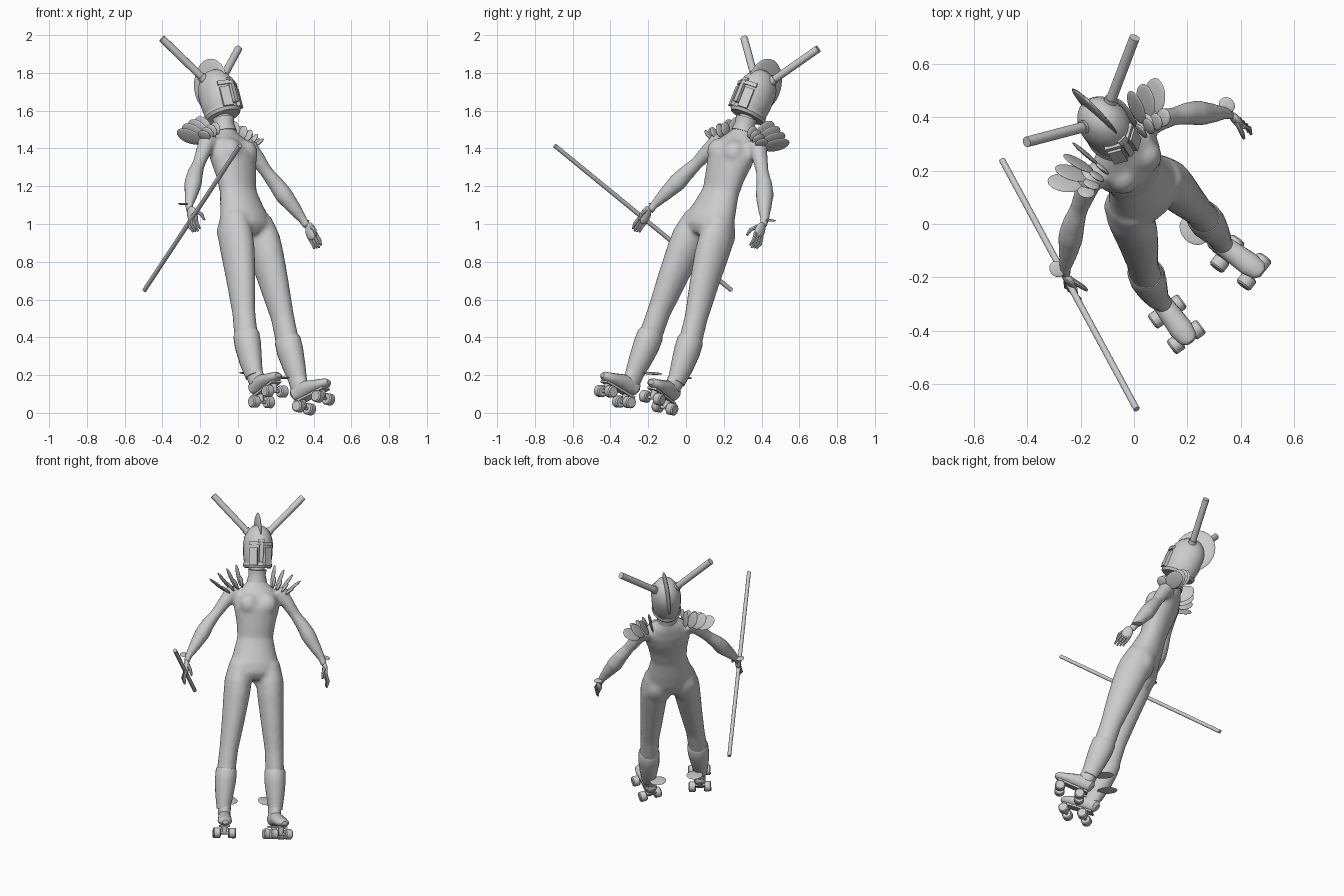
import bpy, bmesh, math
from mathutils import Matrix, Vector

if "Cube" in bpy.data.objects:
    bpy.data.objects.remove(bpy.data.objects["Cube"])

grey = bpy.data.materials.new("plain grey")
grey.use_nodes = True
grey.diffuse_color = (0.6, 0.6, 0.6, 1)
grey.node_tree.nodes["Principled BSDF"].inputs["Base Color"].default_value = (0.6, 0.6, 0.6, 1)

# Figure frame: leaning back, turned to its left (x left, -y forward, z up the spine)
lean = Matrix(((0.819, -0.52, -0.242), (0.574, 0.742, 0.346), (0, -0.423, 0.906))).to_4x4()
POSE = (Matrix.Translation((0.30, -0.284, 0.05)) @ lean
        @ Matrix.Rotation(math.radians(10.5), 4, 'Z') @ Matrix.Rotation(math.radians(1.3), 4, 'Y'))


def finish(name, bm, angle=40):
    """Turn a bmesh in figure space into a smooth shaded, posed object."""
    bmesh.ops.recalc_face_normals(bm, faces=bm.faces)
    bm.transform(POSE)
    mesh = bpy.data.meshes.new(name)
    bm.to_mesh(mesh)
    bm.free()
    mesh.materials.append(grey)
    ob = bpy.data.objects.new(name, mesh)
    bpy.context.collection.objects.link(ob)
    bpy.ops.object.select_all(action='DESELECT')
    ob.select_set(True)
    bpy.context.view_layer.objects.active = ob
    bpy.ops.object.shade_smooth_by_angle(angle=math.radians(angle))
    return ob


def tube(bm, path, m=Matrix(), sides=16):
    """Closed loft of ellipses; path rows are x, y, z, width radius, depth radius."""
    pts = [Vector(p[:3]) for p in path]
    rings = []
    for i, p in enumerate(path):
        t = (pts[min(i + 1, len(pts) - 1)] - pts[max(i - 1, 0)]).normalized()
        b = Vector((0, 1, 0)) if abs(t.y) < 0.7 else Vector((0, 0, 1))
        b = (b - t * b.dot(t)).normalized()
        a = b.cross(t)
        rings.append([bm.verts.new(m @ (pts[i] + a * p[3] * math.cos(q) + b * p[4] * math.sin(q)))
                      for q in (2 * math.pi * k / sides for k in range(sides))])
    for r, s in zip(rings, rings[1:]):
        for k in range(sides):
            j = (k + 1) % sides
            bm.faces.new((r[k], r[j], s[j], s[k]))
    bm.faces.new(rings[0])
    bm.faces.new(rings[-1])


def rod(bm, a, b, r, r2=None, m=Matrix(), sides=12):
    r2 = r if r2 is None else r2
    tube(bm, [(*a, r, r), (*b, r2, r2)], m, sides)


def ball(bm, centre, size, turn=Matrix()):
    bmesh.ops.create_uvsphere(bm, u_segments=20, v_segments=12, radius=1,
                              matrix=Matrix.Translation(centre) @ turn @ Matrix.Diagonal((*size, 1)))


def box(bm, centre, size, turn=Matrix(), m=Matrix()):
    bmesh.ops.create_cube(bm, size=1, matrix=m @ Matrix.Translation(centre) @ turn @ Matrix.Diagonal((*size, 1)))


def flip(path, s):
    return [(p[0] * s, *p[1:]) for p in path]


# Body suit: torso, legs and arms fused into one skin
bm = bmesh.new()
tube(bm, [(0, .025, .985, .09, .065), (0, .025, 1.02, .145, .10), (0, .03, 1.08, .155, .108),
          (0, .03, 1.16, .132, .095), (0, .025, 1.25, .112, .08), (0, .01, 1.34, .122, .088),
          (0, 0, 1.43, .142, .10), (0, .008, 1.50, .145, .086), (0, .015, 1.56, .10, .062),
          (0, .01, 1.60, .05, .048), (0, 0, 1.72, .042, .045)], sides=24)
for s in (1, -1):
    ball(bm, (.058 * s, -.055, 1.455), (.06, .05, .065))
    ball(bm, (.08 * s, .085, 1.01), (.08, .055, .1))
    tube(bm, flip([(.085, .025, 1.09, .07, .085), (.1, .03, .98, .084, .102), (.106, .034, .9, .082, .1),
                   (.122, .046, .74, .071, .086), (.143, .065, .55, .058, .066), (.152, .08, .43, .058, .067),
                   (.16, .085, .3, .05, .058), (.163, .085, .13, .034, .042)], s), sides=20)
    ball(bm, (.16 * s, .015, 1.515), (.05, .05, .05))
    tube(bm, flip([(.13, .015, 1.54, .05, .05), (.19, .015, 1.475, .042, .044), (.25, .02, 1.39, .034, .036),
                   (.30, .02, 1.325, .042, .044), (.335, .018, 1.265, .048, .05), (.38, .01, 1.19, .037, .038),
                   (.425, .005, 1.115, .022, .024), (.432, 0, 1.08, .02, .026)], s))
body = finish("body_suit", bm, 180)
remesh = body.modifiers.new("fuse", 'REMESH')
remesh.mode = 'VOXEL'
remesh.voxel_size = 0.011
remesh.use_smooth_shade = True
smooth = body.modifiers.new("soften", 'SMOOTH')
smooth.iterations = 10

SLANT = Matrix.Rotation(math.radians(25), 4, 'X')
for s, side in ((1, "left"), (-1, "right")):
    # Hand with four fingers and a thumb
    bm = bmesh.new()
    ball(bm, (.437 * s, -.012, 1.05), (.017, .034, .05))
    for k in range(4):
        y = -.04 + .018 * k
        tube(bm, flip([(.44, y, 1.03, .009, .009), (.455, y - .005, .985, .009, .009),
                       (.447, y - .012, .945 + .006 * abs(k - 1), .005, .005)], s), sides=8)
    tube(bm, flip([(.43, -.03, 1.07, .011, .011), (.418, -.06, 1.035, .01, .01),
                   (.412, -.065, 1.0, .006, .006)], s), sides=8)
    finish(side + "_hand", bm)

    # Wrist fin
    bm = bmesh.new()
    ball(bm, (.445 * s, .022, 1.13), (.028, .032, .006), SLANT)
    finish(side + "_wrist_fin", bm)

    # Fan of shoulder petals, large at the back and small in front
    bm = bmesh.new()
    for k in range(4):
        tilt = Matrix.Rotation(math.radians(10 + 14 * k) * s, 4, 'Y')
        root = Vector(((.1 + .03 * k) * s, .03, 1.575 - .015 * k))
        ball(bm, root + tilt @ Vector((0, .025, .055)), (.008, .05, .072),
             tilt @ Matrix.Rotation(-.45, 4, 'X'))
        ball(bm, root + tilt @ Vector((0, -.05, .015)), (.009, .032, .036), tilt)
    finish(side + "_shoulder_petals", bm)

    # Boot cuff and ankle fin
    bm = bmesh.new()
    tube(bm, flip([(.164, .085, .18, .042, .05), (.161, .085, .27, .056, .064),
                   (.156, .082, .36, .066, .074), (.153, .078, .42, .065, .074),
                   (.152, .077, .435, .058, .067)], s), sides=20)
    finish(side + "_boot_cuff", bm)
    bm = bmesh.new()
    ball(bm, (.115 * s, .155, .235), (.05, .062, .006), SLANT)
    finish(side + "_ankle_fin", bm)

    # Boot foot, sole plate and quad wheels, toes turned out
    foot = Matrix.Translation((.165 * s, .035, 0)) @ Matrix.Rotation(math.radians(9) * s, 4, 'Z')
    bm = bmesh.new()
    tube(bm, [(0, .1, .115, .02, .025), (0, .085, .12, .036, .042), (0, .04, .128, .038, .05),
              (0, -.02, .118, .042, .04), (0, -.08, .106, .045, .031), (0, -.125, .1, .036, .024),
              (0, -.142, .098, .018, .012)], foot)
    tube(bm, [(0, .05, .21, .04, .05), (0, .045, .15, .037, .053), (0, .035, .11, .034, .053)], foot)
    finish(side + "_boot", bm)
    bm = bmesh.new()
    box(bm, (0, -.015, .074), (.062, .2, .012), m=foot)
    for y in (-.082, .05):
        rod(bm, (0, y, .075), (0, y, .03), .022, .012, foot)
        rod(bm, (-.07, y, .031), (.07, y, .031), .009, None, foot)
    finish(side + "_skate_plate", bm)
    bm = bmesh.new()
    for y in (-.082, .05):
        for w in (-1, 1):
            tube(bm, [(w * x, y, .031, r, r) for x, r in ((.024, .026), (.03, .032), (.064, .032), (.07, .026))],
                 foot)
    finish(side + "_skate_wheels", bm, 30)

    # Helmet horn with a base collar
    bm = bmesh.new()
    rod(bm, (.05 * s, .01, 1.885), (.283 * s, .032, 2.122), .02, None, sides=16)
    rod(bm, (.055 * s, .01, 1.89), (.078 * s, .013, 1.914), .025, None, sides=16)
    finish(side + "_horn", bm)

# Helmet dome, rim and crest
bm = bmesh.new()
tube(bm, [(0, 0, z, r, r * 1.2) for z, r in
          ((1.69, .076), (1.71, .084), (1.76, .09), (1.83, .092), (1.87, .085),
           (1.91, .066), (1.934, .042), (1.945, .012))], sides=28)
finish("helmet", bm)
bm = bmesh.new()
tube(bm, [(0, 0, 1.678, .083, .1), (0, 0, 1.694, .091, .109), (0, 0, 1.71, .086, .104)], sides=28)
finish("helmet_rim", bm)
bm = bmesh.new()
ball(bm, (0, .03, 1.88), (.014, .125, .142))
finish("helmet_crest", bm)

# Face guard: cheeks, brow and nose ridge
bm = bmesh.new()
for s in (1, -1):
    turn = Matrix.Rotation(.55 * s, 4, 'Z')
    box(bm, (.043 * s, -.097, 1.75), (.052, .02, .11), turn)
    box(bm, (.036 * s, -.099, 1.83), (.074, .018, .022), turn)
box(bm, (0, -.112, 1.775), (.024, .024, .12))
box(bm, (0, -.107, 1.84), (.036, .026, .026), Matrix.Rotation(-.4, 4, 'X'))
finish("face_guard", bm)

# Neck collar
bm = bmesh.new()
tube(bm, [(0, .01, 1.595, .064, .058), (0, .005, 1.635, .053, .052), (0, 0, 1.67, .058, .058)], sides=20)
finish("neck_collar", bm)

# Staff held in the right hand
to_figure = POSE.inverted()
bm = bmesh.new()
rod(bm, to_figure @ Vector((-.495, .24, .65)), to_figure @ Vector((.01, -.695, 1.415)), .012)
finish("staff", bm)
